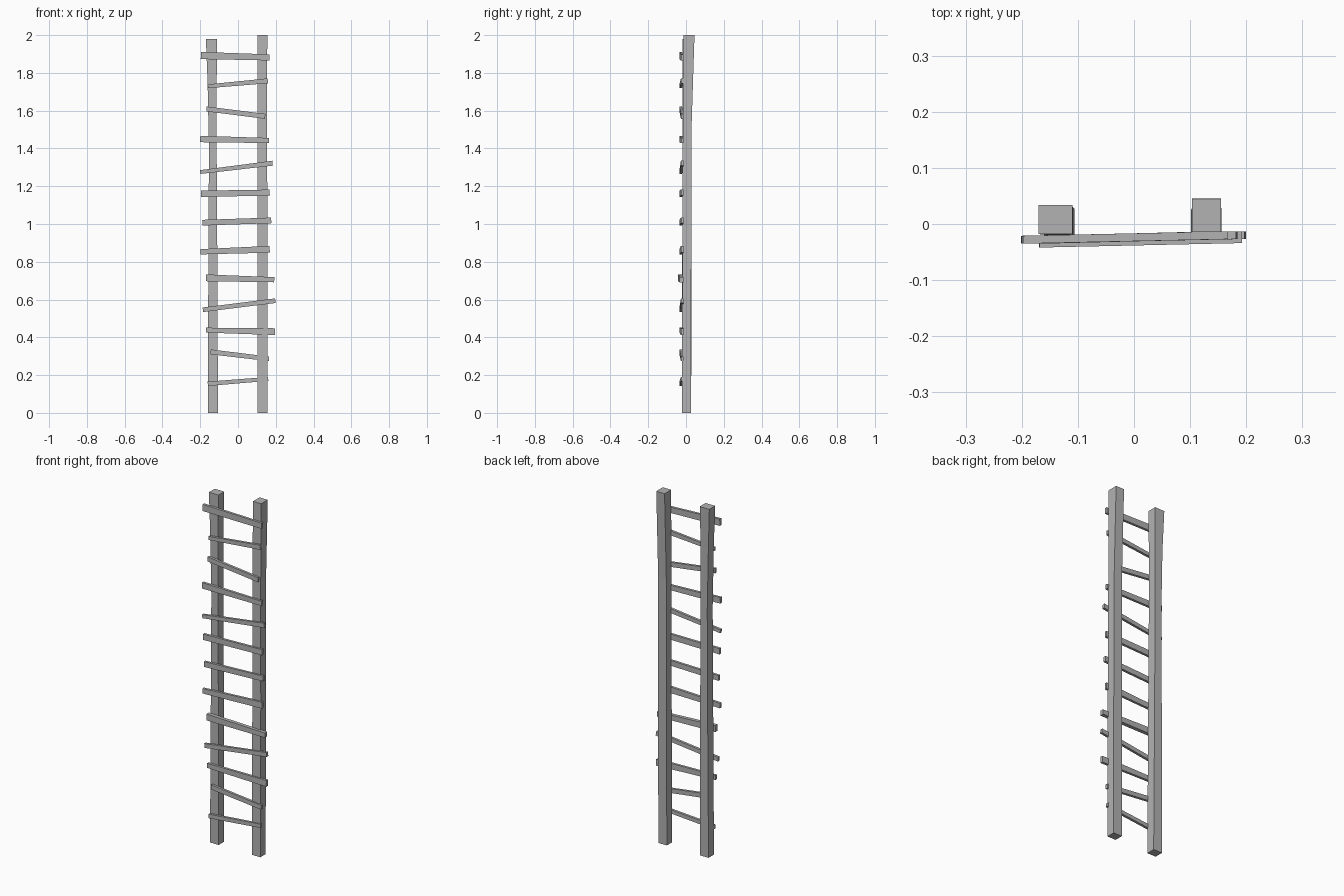
import bpy, bmesh

grey = bpy.data.materials.new("weathered_grey")
grey.diffuse_color = (.45, .45, .45, 1)


def loft(name, rings):
    """Skin a chain of four-cornered rings and cap both ends."""
    bm = bmesh.new()
    loops = [[bm.verts.new(p) for p in r] for r in rings]
    for a, b in zip(loops, loops[1:]):
        for i in range(4):
            j = (i + 1) % 4
            bm.faces.new((a[i], a[j], b[j], b[i]))
    bm.faces.new(loops[0][::-1])
    bm.faces.new(loops[-1])
    bmesh.ops.recalc_face_normals(bm, faces=bm.faces)
    me = bpy.data.meshes.new(name)
    bm.to_mesh(me)
    bm.free()
    me.materials.append(grey)
    ob = bpy.data.objects.new(name, me)
    bpy.context.collection.objects.link(ob)
    return ob


def rail(name, sections):
    # each section: z, x0, x1, y0, y1
    loft(name, [[(x0, y0, z), (x1, y0, z), (x1, y1, z), (x0, y1, z)]
                for z, x0, x1, y0, y1 in sections])


# Slightly crooked side rails
rail("left_rail", [(0, -.160, -.106, -.022, .027), (.75, -.157, -.109, -.020, .030),
                   (1.4, -.154, -.113, -.019, .030), (1.75, -.161, -.113, -.019, .030),
                   (1.98, -.170, -.110, -.018, .034)])
rail("right_rail", [(0, .102, .155, -.022, .026), (.85, .103, .156, -.019, .028),
                    (1.5, .103, .154, -.017, .029), (2.0, .103, .155, -.014, .045)])

# Hand-nailed rungs: x left, z left, height left, x right, z right, height right
RUNGS = [
    (-.160, .154, .023, .160, .180, .021),
    (-.145, .323, .026, .164, .286, .024),
    (-.169, .438, .026, .196, .430, .036),
    (-.186, .546, .024, .198, .594, .024),
    (-.169, .715, .036, .192, .705, .027),
    (-.198, .853, .028, .168, .866, .036),
    (-.189, 1.007, .030, .176, 1.019, .030),
    (-.195, 1.160, .033, .168, 1.166, .032),
    (-.200, 1.275, .020, .183, 1.322, .026),
    (-.200, 1.450, .034, .165, 1.442, .027),
    (-.167, 1.609, .026, .144, 1.570, .026),
    (-.160, 1.729, .020, .158, 1.758, .026),
    (-.197, 1.892, .038, .167, 1.882, .032),
]
for n, (xl, zl, hl, xr, zr, hr) in enumerate(RUNGS, 1):
    front = -.042 if n == 5 else -.035
    rings = []
    for x, z, h, shift in ((xl, zl, hl, 0), (xr, zr, hr, .008)):
        y0, y1 = front + shift, -.021 + shift
        tilt = .03 * (zr - zl)      # ends cut square to the slope
        rings.append([(x + tilt, y0, z - h / 2), (x + tilt, y1, z - h / 2),
                      (x - tilt, y1, z + h / 2), (x - tilt, y0, z + h / 2)])
    loft(f"rung_{n:02d}", rings)
